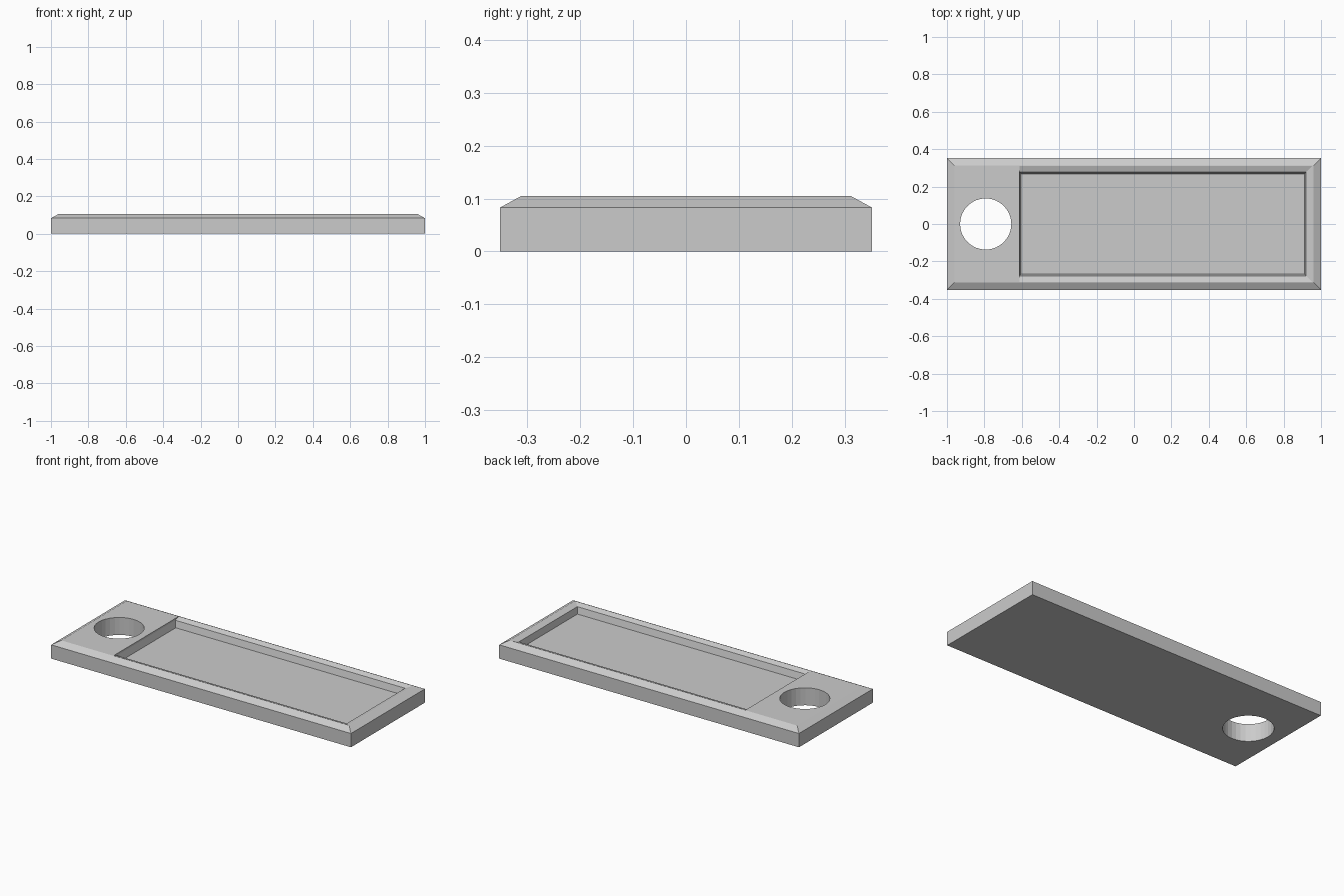
import bpy
import bmesh

cube = bpy.data.objects.get("Cube")
if cube:
    bpy.data.objects.remove(cube, do_unlink=True)

grey = bpy.data.materials.new("light_grey")
grey.use_nodes = True
colour = (0.6, 0.6, 0.6, 1)
grey.diffuse_color = colour
grey.node_tree.nodes["Principled BSDF"].inputs["Base Color"].default_value = colour


def add_object(name, bm):
    bmesh.ops.recalc_face_normals(bm, faces=bm.faces)
    mesh = bpy.data.meshes.new(name)
    bm.to_mesh(mesh)
    bm.free()
    mesh.materials.append(grey)
    obj = bpy.data.objects.new(name, mesh)
    bpy.context.collection.objects.link(obj)
    return obj


def loft(name, levels):
    """Stack of rectangles (x0, x1, half_y, z) joined into a closed solid."""
    bm = bmesh.new()
    rings = []
    for x0, x1, y, z in levels:
        corners = ((x0, -y), (x1, -y), (x1, y), (x0, y))
        rings.append([bm.verts.new((cx, cy, z)) for cx, cy in corners])
    for low, high in zip(rings, rings[1:]):
        for i in range(4):
            j = (i + 1) % 4
            bm.faces.new((low[i], low[j], high[j], high[i]))
    bm.faces.new(rings[0])
    bm.faces.new(rings[-1])
    return add_object(name, bm)


# Plate with chamfered top edges
plate = loft("tag_plate", [
    (-1, 1, 0.352, 0),
    (-1, 1, 0.352, 0.083),
    (-0.96, 0.96, 0.312, 0.105),
])

# Shallow recess, with a rim that slopes inward on three sides
recess = loft("recess_cutter", [
    (-0.603, 0.912, 0.268, 0.055),
    (-0.613, 0.92, 0.278, 0.094),
    (-0.613, 0.956, 0.314, 0.1065),
    (-0.613, 0.956, 0.314, 0.2),
])

# Round hole through the end
bm = bmesh.new()
bmesh.ops.create_cone(bm, cap_ends=True, segments=32,
                      radius1=0.137, radius2=0.137, depth=0.5)
bmesh.ops.translate(bm, vec=(-0.793, 0, 0.05), verts=bm.verts)
hole = add_object("hole_cutter", bm)

# Cut the openings
for cutter in (recess, hole):
    cutter.hide_render = True
    cutter.hide_viewport = True
    cutter.display_type = 'WIRE'
    cut = plate.modifiers.new(cutter.name, 'BOOLEAN')
    cut.operation = 'DIFFERENCE'
    cut.solver = 'EXACT'
    cut.object = cutter
